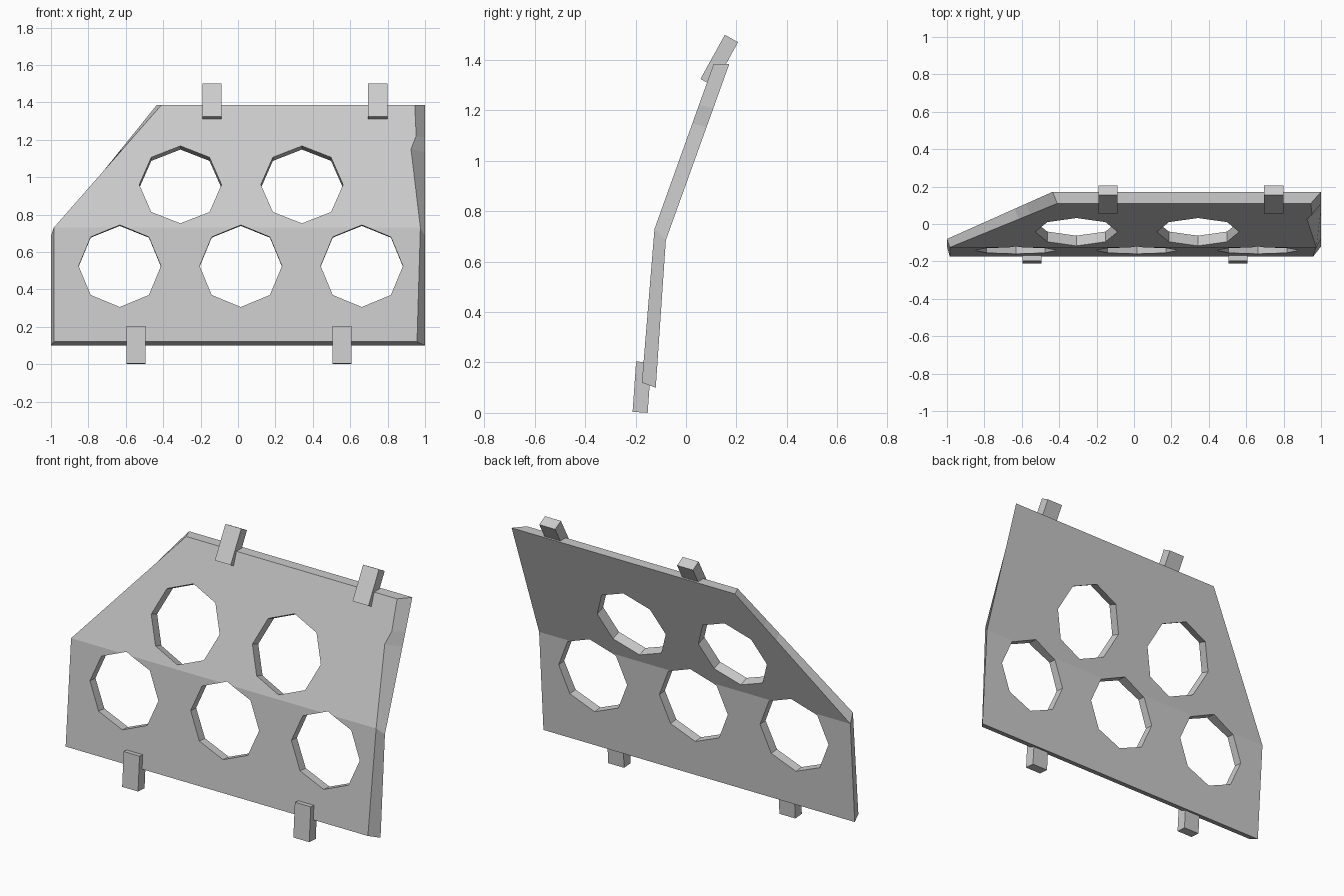
import bpy, bmesh, math
from mathutils import Matrix

if "Cube" in bpy.data.objects:
    bpy.data.objects.remove(bpy.data.objects["Cube"])


def make_object(name, bm):
    bmesh.ops.recalc_face_normals(bm, faces=bm.faces[:])
    mesh = bpy.data.meshes.new(name)
    bm.to_mesh(mesh)
    bm.free()
    ob = bpy.data.objects.new(name, mesh)
    bpy.context.collection.objects.link(ob)
    return ob


def lerp(a, b, t):
    return tuple(p + (q - p) * t for p, q in zip(a, b))


# Panel rows: (left x, right x, y, z) for the front and back skins
front = [(-0.985, 0.957, -0.175, 0.12), (-0.985, 0.975, -0.125, 0.73), (-0.41, 0.945, 0.11, 1.385)]
back = [(-1.0, 1.0, -0.12, 0.10), (-1.0, 1.0, -0.08, 0.685), (-0.435, 1.0, 0.172, 1.385)]

# Extra rows form the small dent in the right edge of the upper panel
for skin, dent in ((front, 0.925), (back, 1.0)):
    low, high = lerp(skin[1], skin[2], 0.64), lerp(skin[1], skin[2], 0.75)
    skin[2:2] = [(low[0], dent) + low[2:], high]

# Folded panel
bm = bmesh.new()
rings = []
for f, b in zip(front, back):
    pts = [(f[0], f[2], f[3]), (f[1], f[2], f[3]), (b[1], b[2], b[3]), (b[0], b[2], b[3])]
    rings.append([bm.verts.new(p) for p in pts])
for a, b in zip(rings, rings[1:]):
    for i in range(4):
        j = (i + 1) % 4
        bm.faces.new((a[i], a[j], b[j], b[i]))
bm.faces.new(rings[0])
bm.faces.new(rings[-1])
panel = make_object("folded_panel", bm)

# Octagonal holes, each square to its half of the panel: x, y, z, tilt
holes = [(x, -0.142, 0.525, math.radians(4.5)) for x in (-0.632, 0.015, 0.662)]
holes += [(x, -0.0425, 0.96, math.radians(19.7)) for x in (-0.308, 0.342)]
bm = bmesh.new()
for x, y, z, tilt in holes:
    bmesh.ops.create_cone(
        bm, cap_ends=True, segments=8, radius1=0.22, radius2=0.22, depth=0.3,
        matrix=Matrix.Translation((x, y, z)) @ Matrix.Rotation(math.pi / 2 - tilt, 4, 'X'))
cutter = make_object("hole_cutter", bm)
cutter.hide_render = True
mod = panel.modifiers.new("holes", 'BOOLEAN')
mod.operation = 'DIFFERENCE'
mod.solver = 'EXACT'
mod.object = cutter
bpy.context.view_layer.objects.active = panel
bpy.ops.object.modifier_apply(modifier=mod.name)
bpy.data.objects.remove(cutter)


# Mounting tabs on the bottom and top edges
def tab(name, x, y, z, tilt):
    bm = bmesh.new()
    bmesh.ops.create_cube(
        bm, size=1,
        matrix=Matrix.Translation((x, y, z)) @ Matrix.Rotation(-math.radians(tilt), 4, 'X')
        @ Matrix.Diagonal((0.102, 0.06, 0.2, 1)))
    make_object(name, bm)


for side, x in (("left", -0.545), ("right", 0.555)):
    tab("bottom_tab_" + side, x, -0.175, 0.102, 4)
for side, x in (("left", -0.138), ("right", 0.747)):
    tab("top_tab_" + side, x, 0.132, 1.398, 29)
